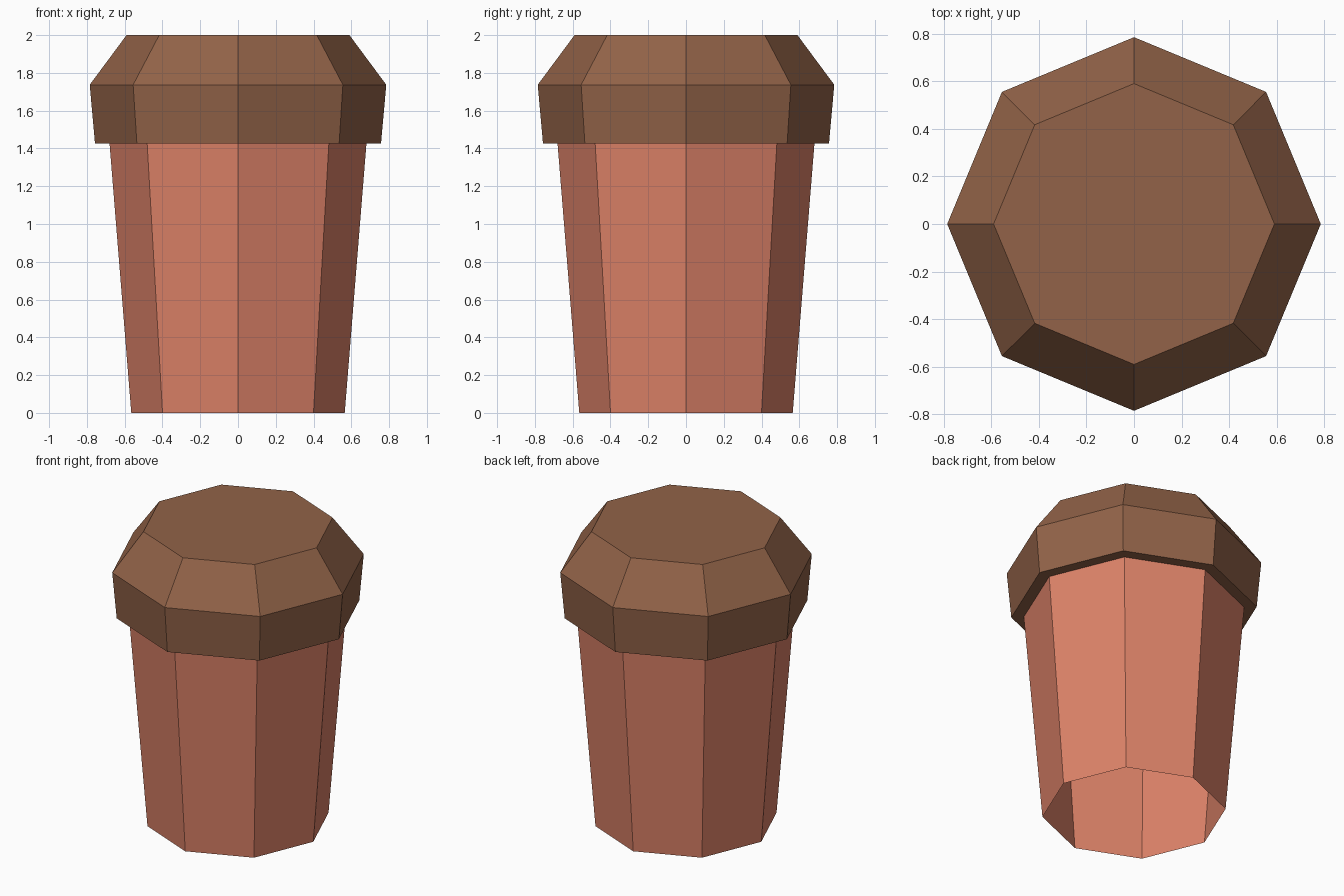
import bpy, bmesh, math

SIDES = 8

cube = bpy.data.objects.get("Cube")
if cube:
    bpy.data.objects.remove(cube, do_unlink=True)


def make_material(name, color):
    mat = bpy.data.materials.new(name)
    mat.use_nodes = True
    mat.diffuse_color = color
    bsdf = next(n for n in mat.node_tree.nodes if n.type == "BSDF_PRINCIPLED")
    bsdf.inputs["Base Color"].default_value = color
    return mat


def lathe(name, profile, mat, cap_top=False):
    """Flat-sided turned form from (radius, height) pairs, listed bottom to top."""
    bm = bmesh.new()
    rings = []
    for radius, z in profile:
        angles = [math.tau * i / SIDES for i in range(SIDES)]
        rings.append([bm.verts.new((radius * math.cos(a), radius * math.sin(a), z))
                      for a in angles])
    for low, high in zip(rings, rings[1:]):
        for i in range(SIDES):
            j = (i + 1) % SIDES
            bm.faces.new((low[i], low[j], high[j], high[i]))
    if cap_top:
        bm.faces.new(rings[-1])
    mesh = bpy.data.meshes.new(name)
    bm.to_mesh(mesh)
    bm.free()
    mesh.materials.append(mat)
    obj = bpy.data.objects.new(name, mesh)
    bpy.context.collection.objects.link(obj)
    return obj


clay = make_material("terracotta", (0.73, 0.227, 0.141, 1))
brown = make_material("brown", (0.287, 0.124, 0.065, 1))

# Tapered container, open underneath
lathe("container_body", [(0.565, 0), (0.68, 1.425)], clay)

# Overhanging lid with underside lip, flared rim and bevelled top
lathe("lid", [(0.68, 1.425), (0.757, 1.425), (0.785, 1.737), (0.59, 2)], brown, cap_top=True)
